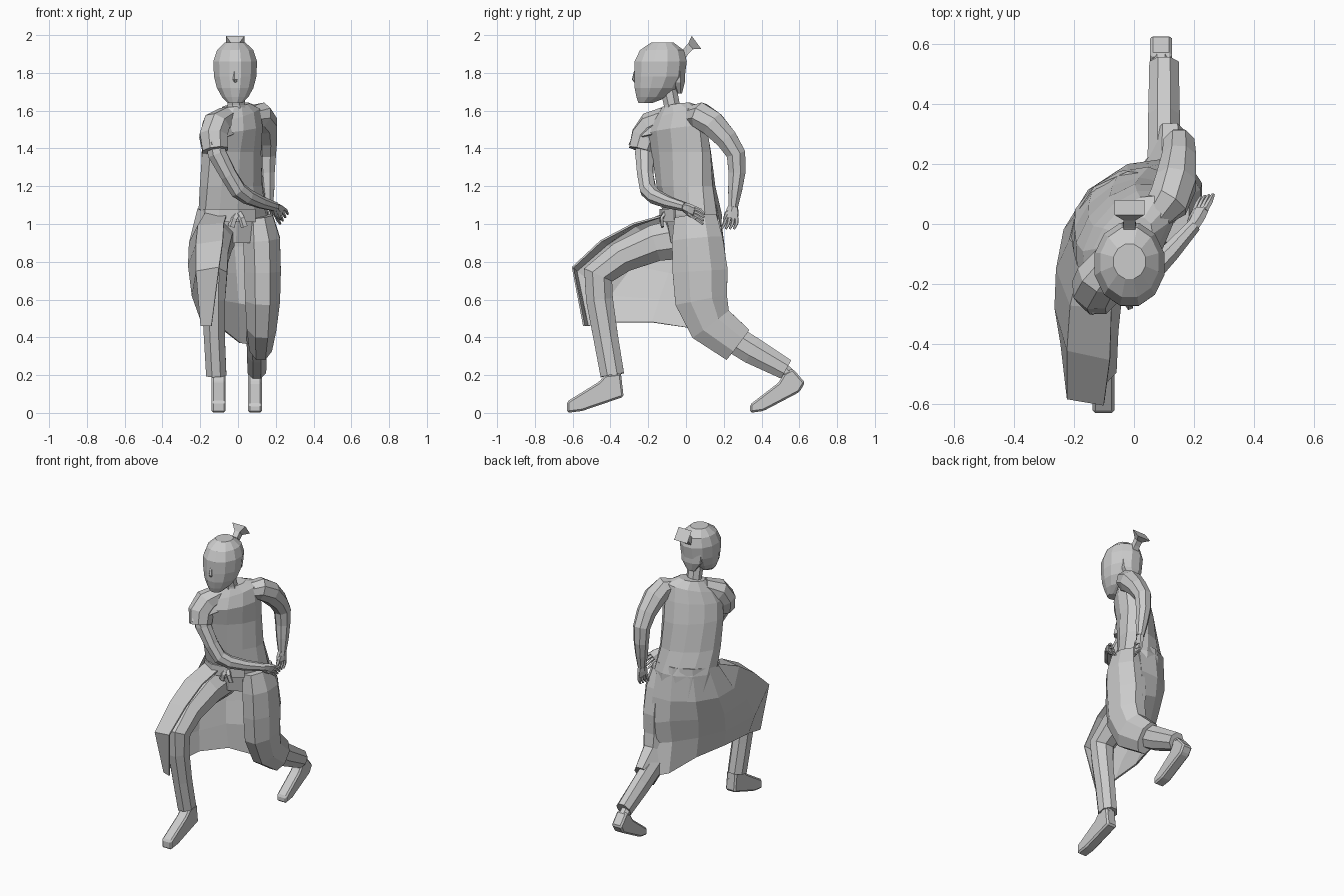
import bpy, bmesh
from math import sin, cos, pi, radians
from mathutils import Vector


def finish(name, bm):
    bmesh.ops.recalc_face_normals(bm, faces=bm.faces)
    me = bpy.data.meshes.new(name)
    bm.to_mesh(me)
    bm.free()
    ob = bpy.data.objects.new(name, me)
    bpy.context.collection.objects.link(ob)
    return ob


def add_tube(bm, pts, side=(1, 0, 0), n=8, flat=False):
    """Loft ellipses (x, y, z, a, b, yaw, tilt) along a path; flat keeps rings level apart from tilt."""
    P = [Vector(p[:3]) for p in pts]
    rings = []
    for i, p in enumerate(pts):
        if flat:
            yaw = radians(p[5] if len(p) > 5 else 0)
            tilt = p[6] if len(p) > 6 else 0
            u, v = Vector((cos(yaw), sin(yaw), tilt)), Vector((-sin(yaw), cos(yaw), 0))
        else:
            t = Vector((0, 0, 0))
            if i > 0:
                t += (P[i] - P[i - 1]).normalized()
            if i < len(P) - 1:
                t += (P[i + 1] - P[i]).normalized()
            t.normalize()
            u = Vector(side)
            u = (u - t * u.dot(t)).normalized()
            v = t.cross(u)
        a = p[3]
        b = p[4] if len(p) > 4 else a
        rings.append([bm.verts.new(P[i] + u * a * cos(2 * pi * (k + .5) / n) + v * b * sin(2 * pi * (k + .5) / n))
                      for k in range(n)])
    for r, s in zip(rings, rings[1:]):
        for k in range(n):
            bm.faces.new((r[k], r[(k + 1) % n], s[(k + 1) % n], s[k]))
    bm.faces.new(rings[0])
    bm.faces.new(rings[-1])


def tube(name, pts, **kw):
    bm = bmesh.new()
    add_tube(bm, pts, **kw)
    return finish(name, bm)


def sheet(name, cols, thick=0.01):
    bm = bmesh.new()
    V = [[bm.verts.new(p) for p in c] for c in cols]
    for c, d in zip(V, V[1:]):
        for i in range(len(c) - 1):
            bm.faces.new((c[i], c[i + 1], d[i + 1], d[i]))
    ob = finish(name, bm)
    m = ob.modifiers.new("thickness", 'SOLIDIFY')
    m.thickness, m.offset = thick, 0
    return ob


def foot(name, x, w, profile):
    bm = bmesh.new()
    L, R = ([bm.verts.new((x + s * w, y, z)) for y, z in profile] for s in (-1, 1))
    bm.faces.new(L)
    bm.faces.new(R)
    for i in range(len(L)):
        j = (i + 1) % len(L)
        bm.faces.new((L[i], L[j], R[j], R[i]))
    bmesh.ops.recalc_face_normals(bm, faces=bm.faces)
    bmesh.ops.bevel(bm, geom=[e for e in bm.edges if e.calc_length() > 0.02], offset=0.01, affect='EDGES')
    finish(name, bm)


def hand(name, wrist, direction, spread, thumb):
    w, d, s, t = Vector(wrist), Vector(direction).normalized(), Vector(spread).normalized(), Vector(thumb)
    bm = bmesh.new()
    add_tube(bm, [(*w, .026, .022), (*(w + d * .035), .038, .021), (*(w + d * .07), .04, .018)], side=s, n=6)
    for k in range(4):
        base = w + d * .065 + s * (k - 1.5) * .019
        mid = base + d * .035 + s * (k - 1.5) * .003
        add_tube(bm, [(*base, .011), (*mid, .01), (*(mid + d * .025 + t * .012), .006)], side=s, n=5)
    b = w + d * .02
    add_tube(bm, [(*b, .013), (*(b + t * .035 + d * .015), .011), (*(b + t * .045 + d * .045), .006)], side=s, n=5)
    finish(name, bm)


# Head, face and hair
tube("head", [(-.015, -.215, 1.64, .04, .038), (-.015, -.18, 1.672, .072, .085), (-.015, -.158, 1.72, .1, .118),
              (-.015, -.14, 1.78, .116, .138), (-.015, -.134, 1.86, .12, .143), (-.015, -.128, 1.92, .1, .12),
              (-.015, -.125, 1.962, .055, .06)], n=12, flat=True)
tube("nose", [(-.015, -.268, 1.81, .008, .008), (-.015, -.272, 1.765, .014, .015), (-.015, -.265, 1.75, .01, .01)],
     n=5, flat=True)
tube("nape_hair", [(-.015, -.055, 1.84, .085, .052), (-.015, -.045, 1.75, .075, .042), (-.015, -.035, 1.69, .03, .015)],
     n=8, flat=True)
tube("topknot", [(-.015, -.03, 1.88, .035), (-.015, .0, 1.915, .027), (-.015, .025, 1.94, .028),
                 (-.015, .055, 1.962, .07, .06)], n=4)
tube("neck", [(-.01, -.06, 1.56, .065, .06), (-.01, -.075, 1.63, .05, .046), (-.012, -.1, 1.75, .05, .05)],
     n=8, flat=True)

# Twisted torso, belt and bow
tube("torso", [(-.02, .05, .9, .18, .125, 25), (-.025, .035, 1.05, .2, .138, 30), (-.035, .0, 1.2, .193, .128, 38),
               (-.035, -.025, 1.38, .195, .12, 45), (-.02, -.045, 1.5, .19, .115, 48, .12),
               (-.01, -.04, 1.58, .165, .09, 48, .25), (-.01, -.05, 1.63, .085, .06, 48, .15)], n=12, flat=True)
sheet("belt_front", [[(x, y, 1.08), (x, y, 1.01)] for x, y in
                     [(-.2, -.04), (-.17, -.11), (-.1, -.135), (0, -.12), (.09, -.06)]])
for s in (-1, 1):
    tube("belt_tail", [(.0, -.11, 1.06, .02, .015), (s * .02, -.13, 1.03, .018, .01), (s * .035, -.125, .985, .02, .008)],
         n=5)
sheet("collar_wrap", [[(-.06, -.07, 1.62), (-.04, -.135, 1.57), (-.01, -.155, 1.48)],
                      [(-.11, -.13, 1.59), (-.1, -.22, 1.55), (-.06, -.24, 1.46)],
                      [(-.16, -.16, 1.54), (-.16, -.26, 1.5), (-.14, -.3, 1.42)]])

# Right arm across the body, with short sleeve
diag = (-1, 1, 0)
tube("right_sleeve", [(-.06, -.1, 1.565, .06), (-.115, -.175, 1.525, .078), (-.13, -.215, 1.465, .08),
                      (-.12, -.235, 1.39, .073)], side=diag)
tube("right_arm", [(-.13, -.21, 1.48, .055), (-.11, -.22, 1.37, .053), (-.05, -.215, 1.26, .046),
                   (.0, -.2, 1.18, .046), (.05, -.165, 1.145, .042), (.12, -.095, 1.115, .034),
                   (.2, -.005, 1.09, .025)], side=diag)
hand("right_hand", (.195, -.01, 1.09), (.35, .75, -.4), (.5, .1, .65), (.1, .2, -.8))

# Left arm drawn back
tube("left_arm", [(.07, .03, 1.575, .055), (.115, .075, 1.575, .073), (.14, .14, 1.53, .073), (.15, .215, 1.45, .062),
                  (.15, .265, 1.37, .055), (.15, .27, 1.27, .048), (.155, .26, 1.18, .04), (.16, .25, 1.09, .027)])
hand("left_hand", (.16, .25, 1.1), (.0, -.15, -1), (.2, 1, 0), (.1, -.9, -.3))

# Right leg, forward and bent
tube("right_trouser", [(-.11, .02, .93, .1, .12), (-.125, -.16, .9, .1, .105), (-.135, -.34, .825, .09, .09),
                       (-.13, -.465, .73, .078, .088), (-.13, -.458, .6, .067, .077), (-.125, -.425, .4, .06, .071),
                       (-.115, -.39, .2, .058, .068)])
tube("right_ankle", [(-.1, -.385, .24, .035, .04), (-.1, -.375, .15, .035, .04)])
foot("right_foot", -.102, .037, [(-.63, 0), (-.63, .06), (-.46, .165), (-.43, .2), (-.345, .21), (-.33, .085), (-.55, .01)])

# Left leg, kneeling back
tube("left_robe", [(.11, .05, 1.04, .08, .12), (.125, .06, .92, .105, .145), (.13, .075, .75, .105, .158),
                   (.13, .08, .6, .1, .15), (.125, .13, .47, .085, .13), (.12, .275, .36, .065, .108)])
tube("left_trouser", [(.1, .14, .46, .06, .08), (.1, .35, .33, .057, .078), (.1, .53, .23, .053, .06)])
tube("left_ankle", [(.09, .5, .245, .035), (.09, .56, .19, .036)])
foot("left_foot", .09, .037, [(.34, 0), (.34, .045), (.49, .16), (.52, .21), (.565, .235), (.63, .16), (.6, .11), (.41, .01)])

# Robe skirt, from the front knee around the back to the rear calf
sheet("robe_skirt", [
    [(-.06, -.1, 1.05), (-.075, -.28, 1.0), (-.08, -.45, .91), (-.1, -.6, .77), (-.14, -.54, .46)],
    [(-.17, -.1, 1.06), (-.21, -.27, .99), (-.22, -.42, .89), (-.22, -.58, .75), (-.195, -.52, .46)],
    [(-.21, -.05, 1.08), (-.255, -.15, .9), (-.26, -.28, .78), (-.24, -.4, .62), (-.19, -.4, .48)],
    [(-.19, .03, 1.09), (-.23, -.02, .88), (-.225, -.09, .74), (-.2, -.14, .6), (-.17, -.18, .48)],
    [(-.13, .12, 1.1), (-.15, .11, .88), (-.14, .07, .74), (-.12, .04, .6), (-.09, .02, .45)],
    [(-.02, .17, 1.1), (-.02, .195, .88), (-.01, .19, .74), (0, .15, .58), (.01, .17, .37)],
    [(.1, .155, 1.1), (.11, .2, .88), (.12, .215, .7), (.11, .2, .56), (.09, .27, .36)]])
